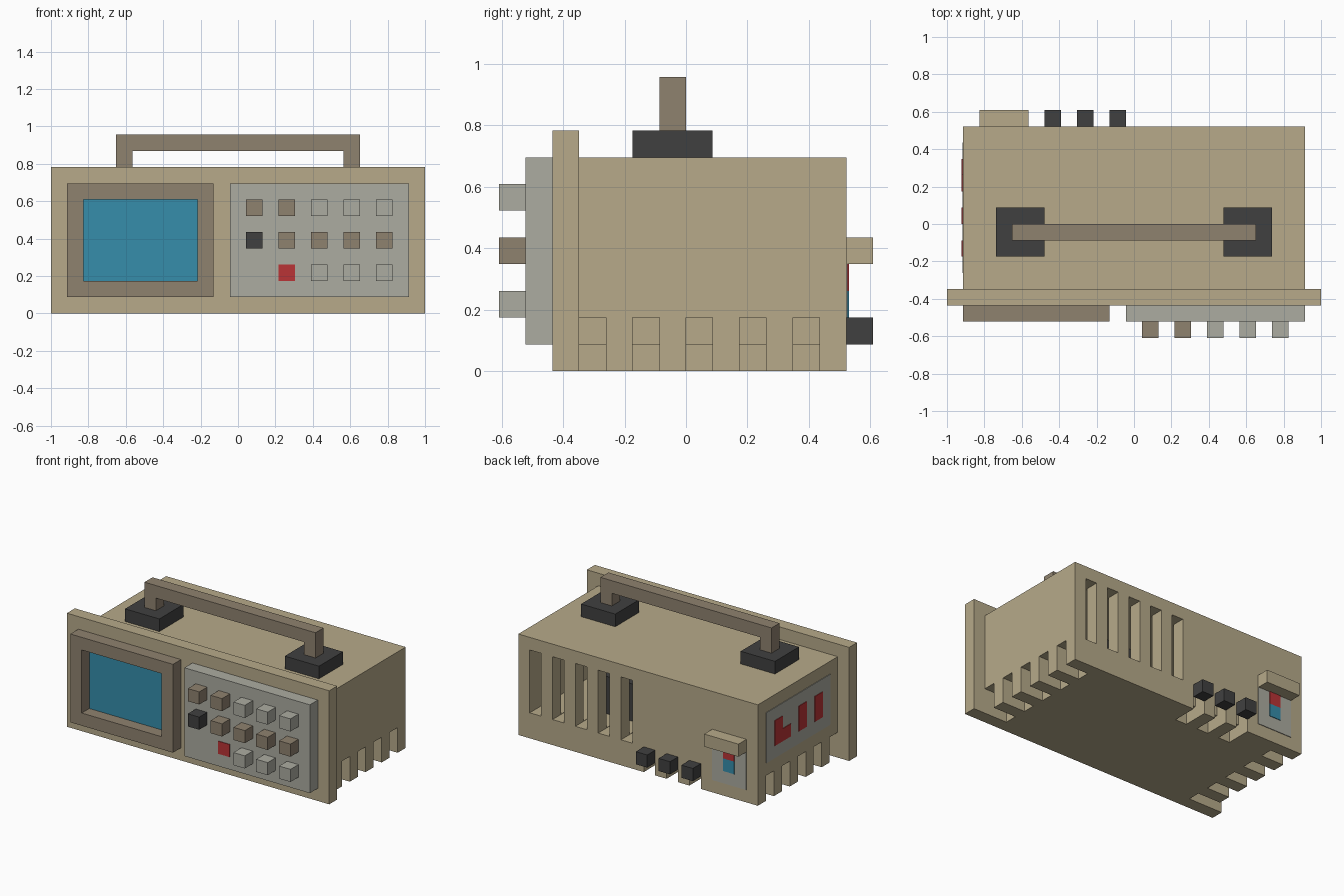
import bpy
import bmesh
from mathutils import Matrix, Vector

U = 1 / 11.5      # one grid step of the blocky design
THIN = 0.05       # plate thickness in grid steps

start = bpy.data.objects.get("Cube")
if start:
    bpy.data.objects.remove(start, do_unlink=True)


def linear(c):
    c /= 255
    return c / 12.92 if c <= 0.04045 else ((c + 0.055) / 1.055) ** 2.4


def material(name, *rgb):
    mat = bpy.data.materials.new(name)
    mat.use_nodes = True
    color = [linear(c) for c in rgb] + [1]
    mat.diffuse_color = color
    bsdf = next(n for n in mat.node_tree.nodes if n.type == 'BSDF_PRINCIPLED')
    bsdf.inputs["Base Color"].default_value = color
    return mat


TAN = material("tan casing", 183, 170, 138)
BROWN = material("brown plastic", 143, 130, 111)
GREY = material("pale grey", 172, 172, 161)
BLUE = material("screen blue", 54, 141, 171)
RED = material("signal red", 186, 52, 54)
BLACK = material("charcoal", 64, 64, 64)


def boxes(name, mat, *spans):
    """One object made of boxes, each given as x, y and z ranges in grid steps."""
    bm = bmesh.new()
    for span in spans:
        lo, hi = (Vector(v) for v in zip(*span))
        place = Matrix.Translation((lo + hi) / 2 * U) @ Matrix.Diagonal(((hi - lo) * U).to_4d())
        bmesh.ops.create_cube(bm, size=1, matrix=place)
    mesh = bpy.data.meshes.new(name)
    bm.to_mesh(mesh)
    bm.free()
    obj = bpy.data.objects.new(name, mesh)
    bpy.context.collection.objects.link(obj)
    if mat:
        mesh.materials.append(mat)
    return obj


def cut(obj, *spans):
    cutter = boxes("cutter", None, *spans)
    cutter.hide_render = True
    mod = obj.modifiers.new("cut", 'BOOLEAN')
    mod.operation = 'DIFFERENCE'
    mod.solver = 'EXACT'
    mod.use_self = True
    mod.object = cutter
    bpy.context.view_layer.objects.active = obj
    bpy.ops.object.modifier_apply(modifier=mod.name)
    bpy.data.objects.remove(cutter, do_unlink=True)


# Hollow casing with back vents and stepped notches along the lower edges
KNOB_X = (-5.5, -3.5, -1.5)
body = boxes("casing", TAN, ((-10.5, 10.5), (-4, 6), (0, 8)))
holes = [((-9.4, 9.4), (-3.9, 4.95), (2.05, 7.05))]
for i in range(5):
    x = 0.5 + 2 * i
    holes.append(((x, x + 1), (4.5, 6.5), (2.02, 7)))
    y = -4 + 2 * i
    front = y - 0.1 if i == 0 else y
    for s in (-1, 1):
        for inner, outer, top in ((9.5, 11, 2), (8.5, 10, 1)):
            holes.append((sorted((s * inner, s * outer)), (front, y + 1), (-1, top)))
for x in KNOB_X:
    holes.append(((x, x + 1), (5, 7), (-1, 2)))
    holes.append(((x, x + 1), (4, 5.5), (-1, 1)))
cut(body, *holes)
boxes("inner_unit", BLACK, ((2, 6), (0, 3), (2, 5)))

# Front plate, screen and its raised frame
boxes("front_plate", TAN, ((-11.5, 11.5), (-5, -4), (0, 9)))
frame = boxes("screen_frame", BROWN, ((-10.5, -1.5), (-6, -5), (1, 8)))
cut(frame, ((-9.5, -2.5), (-7, -4), (2, 7)))
boxes("screen", BLUE, ((-9.5, -2.5), (-5 - THIN, -5), (2, 7)))

# Control panel with rows of buttons
boxes("control_panel", GREY, ((-0.5, 10.5), (-6, -5), (1, 8)))
rows = {6: (BROWN, BROWN, GREY, GREY, GREY),
        4: (BLACK, BROWN, BROWN, BROWN, BROWN),
        2: (None, RED, GREY, GREY, GREY)}
for z, mats in rows.items():
    for i, mat in enumerate(mats):
        if mat:
            x = 0.5 + 2 * i
            depth = THIN if mat == RED else 1
            name = "indicator" if mat == RED else f"button_{z}_{i}"
            boxes(name, mat, ((x, x + 1), (-6 - depth, -6), (z, z + 1)))

# Carrying handle on two mounts
for side, x in (("right", -8.5), ("left", 5.5)):
    boxes(f"handle_mount_{side}", BLACK, ((x, x + 3), (-2, 1), (8, 9)))
handle = boxes("handle", BROWN, ((-7.5, 7.5), (-1, 0), (9, 11)))
cut(handle, ((-6.5, 6.5), (-2, 1), (8, 10)))

# Back knobs, and a hooded socket plate
for i, x in enumerate(KNOB_X):
    boxes(f"back_knob_{i}", BLACK, ((x, x + 1), (6, 7), (1, 2)))
boxes("socket_hood", TAN, ((-9.5, -6.5), (6, 7), (4, 5)))
boxes("socket_plate", GREY, ((-9.5, -6.5), (6, 6 + THIN), (1, 4)))
for name, mat, z in (("socket_red", RED, 3), ("socket_blue", BLUE, 2)):
    boxes(name, mat, ((-8.5, -7.5), (6, 6 + 2 * THIN), (z, z + 1)))

# Side plate with red bars
boxes("side_plate", GREY, ((-10.5 - THIN, -10.5), (-3, 5), (3, 7)))
bar_x = (-10.5 - 2 * THIN, -10.5)
boxes("side_bars", RED, (bar_x, (3, 4), (4, 6)), (bar_x, (2, 3), (4, 5)),
      (bar_x, (0, 1), (4, 6)), (bar_x, (-2, -1), (4, 6)))
